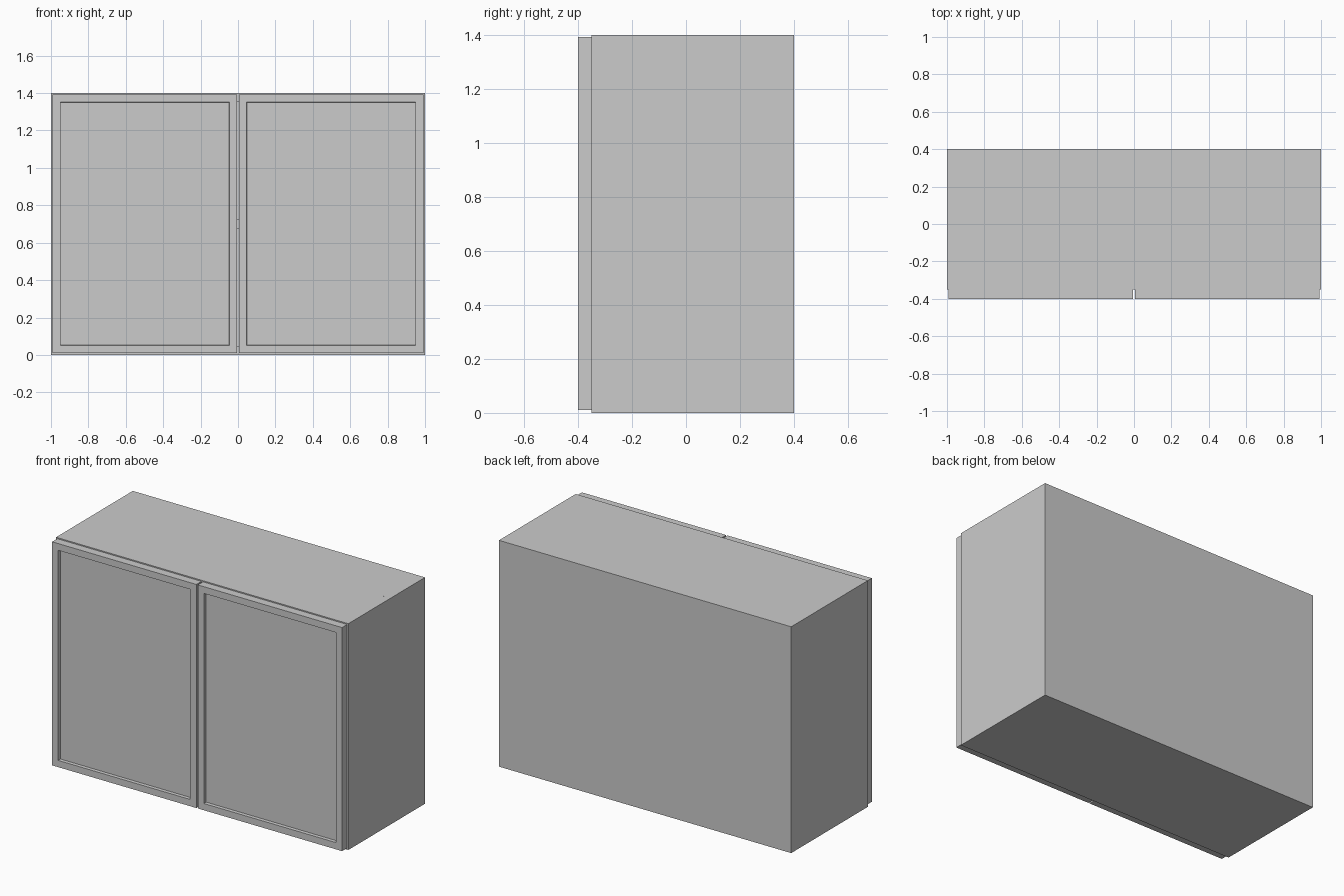
import bpy, bmesh

if "Cube" in bpy.data.objects:
    bpy.data.objects.remove(bpy.data.objects["Cube"])

T = 0.046            # board thickness
FRONT, BACK = -0.35, 0.40
H = 1.40
BACK_T = 0.02


def new_object(name, bm):
    mesh = bpy.data.meshes.new(name)
    bmesh.ops.recalc_face_normals(bm, faces=bm.faces)
    bm.to_mesh(mesh)
    bm.free()
    ob = bpy.data.objects.new(name, mesh)
    bpy.context.collection.objects.link(ob)
    return ob


def box_bm(x, y, z):
    bm = bmesh.new()
    bmesh.ops.create_cube(bm, size=1)
    for v in bm.verts:
        for i, (lo, hi) in enumerate((x, y, z)):
            v.co[i] = hi if v.co[i] > 0 else lo
    return bm


def board(name, x, y, z):
    return new_object(name, box_bm(x, y, z))


def door(name, x):
    # Slab with a framed, recessed front panel
    bm = box_bm(x, (-0.40, FRONT), (0.01, 1.393))
    front = min(bm.faces, key=lambda f: f.calc_center_median().y)
    bmesh.ops.inset_region(bm, faces=[front], thickness=0.059)
    bmesh.ops.inset_region(bm, faces=[front], thickness=0.002)
    for v in front.verts:
        v.co.y += 0.02
    return new_object(name, bm)


inner = (-1 + T, 1 - T)
inner_y = (FRONT, BACK - BACK_T)

# Side panels
board("left_side", (-1, -1 + T), (FRONT, BACK), (0, H))
board("right_side", (1 - T, 1), (FRONT, BACK), (0, H))

# Horizontal boards between the sides
board("bottom_panel", inner, inner_y, (0, T))
board("top_panel", inner, inner_y, (H - T, H))
board("shelf", inner, inner_y, (0.7 - T / 2, 0.7 + T / 2))

# Back panel
board("back_panel", inner, (BACK - BACK_T, BACK), (0, H))

# Pair of doors
door("left_door", (-0.992, -0.005))
door("right_door", (0.005, 0.992))
